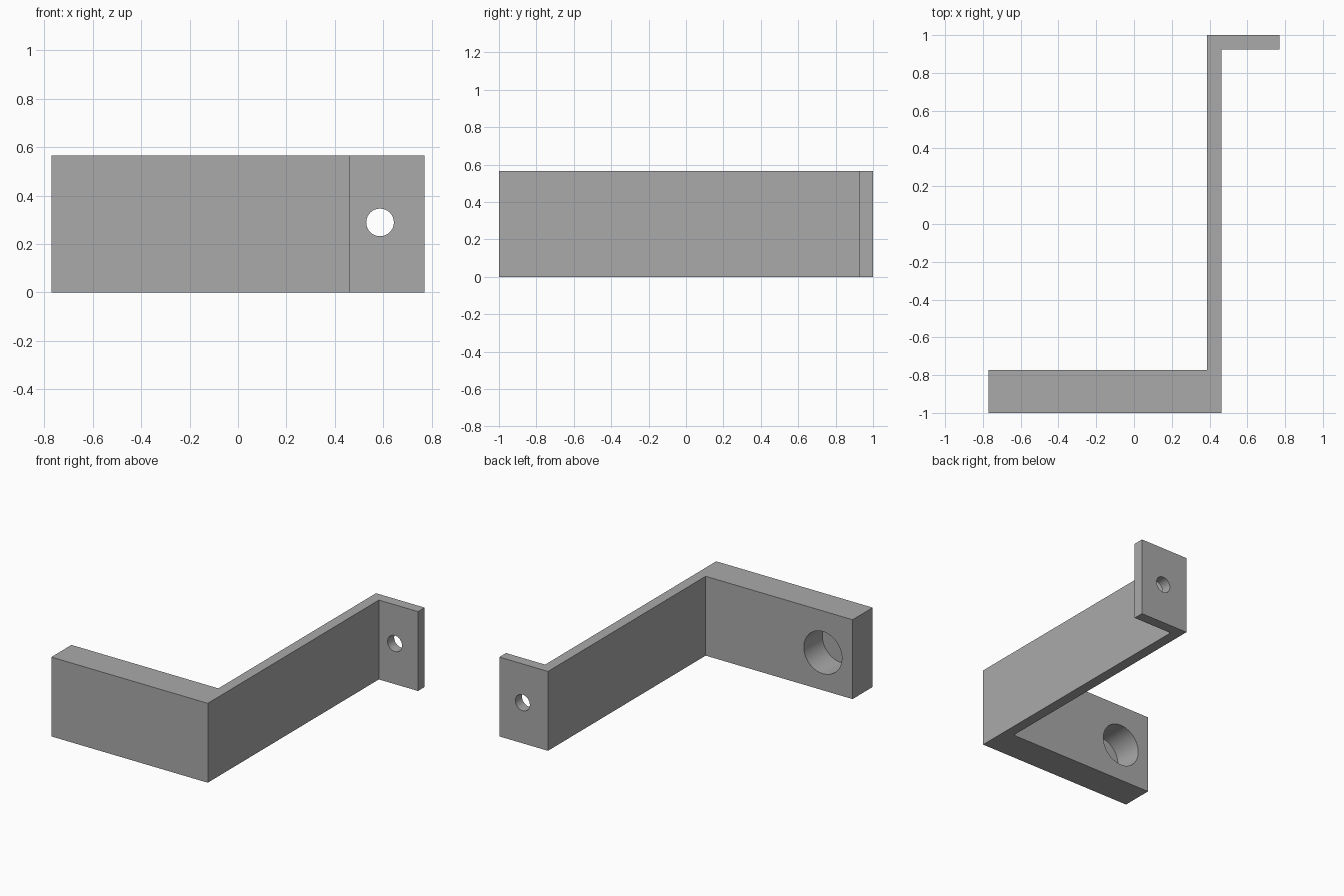
import bpy, bmesh
from math import pi

cube = bpy.data.objects.get("Cube")
if cube:
    bpy.data.objects.remove(cube, do_unlink=True)

HEIGHT = 0.565
WALL = 0.075

grey = bpy.data.materials.new("plain grey")
grey.use_nodes = True
colour = (0.4, 0.4, 0.4, 1)
grey.diffuse_color = colour
grey.node_tree.nodes["Principled BSDF"].inputs["Base Color"].default_value = colour


def extruded(name, outline, height):
    """Extrude a plan outline upward from the ground."""
    bm = bmesh.new()
    base = bm.faces.new([bm.verts.new((x, y, 0)) for x, y in outline])
    top = bmesh.ops.extrude_face_region(bm, geom=[base])["geom"]
    verts = [v for v in top if isinstance(v, bmesh.types.BMVert)]
    bmesh.ops.translate(bm, verts=verts, vec=(0, 0, height))
    bmesh.ops.recalc_face_normals(bm, faces=bm.faces[:])
    mesh = bpy.data.meshes.new(name)
    bm.to_mesh(mesh)
    bm.free()
    obj = bpy.data.objects.new(name, mesh)
    bpy.context.collection.objects.link(obj)
    mesh.materials.append(grey)
    return obj


def drill(target, x, z, radius, y_start, y_end):
    """Cut a round hole along y between two depths."""
    bpy.ops.mesh.primitive_cylinder_add(
        vertices=64, radius=radius, depth=y_end - y_start,
        location=(x, (y_start + y_end) / 2, z), rotation=(pi / 2, 0, 0))
    cutter = bpy.context.object
    cutter.name = "hole_cutter"
    cutter.hide_render = True
    cutter.data.materials.append(grey)
    mod = target.modifiers.new("hole", 'BOOLEAN')
    mod.operation = 'DIFFERENCE'
    mod.solver = 'EXACT'
    mod.object = cutter
    bpy.ops.object.select_all(action='DESELECT')
    bpy.context.view_layer.objects.active = target
    target.select_set(True)
    bpy.ops.object.modifier_apply(modifier=mod.name)
    bpy.data.objects.remove(cutter, do_unlink=True)


# Z-shaped bracket: thick front plate, long thin arm, short rear flange
left, right, arm = -0.77, 0.77, 0.387
plate_back = -0.774
bracket = extruded("bracket", [
    (left, -1), (arm + WALL, -1), (arm + WALL, 1 - WALL), (right, 1 - WALL),
    (right, 1), (arm, 1), (arm, plate_back), (left, plate_back)], HEIGHT)

# Through hole in the rear flange
drill(bracket, 0.587, 0.289, 0.057, 0.85, 1.1)
# Blind pocket in the back of the front plate
drill(bracket, -0.536, 0.268, 0.15, plate_back - 0.208, plate_back + 0.1)

bpy.ops.object.shade_smooth_by_angle(angle=pi / 6)
